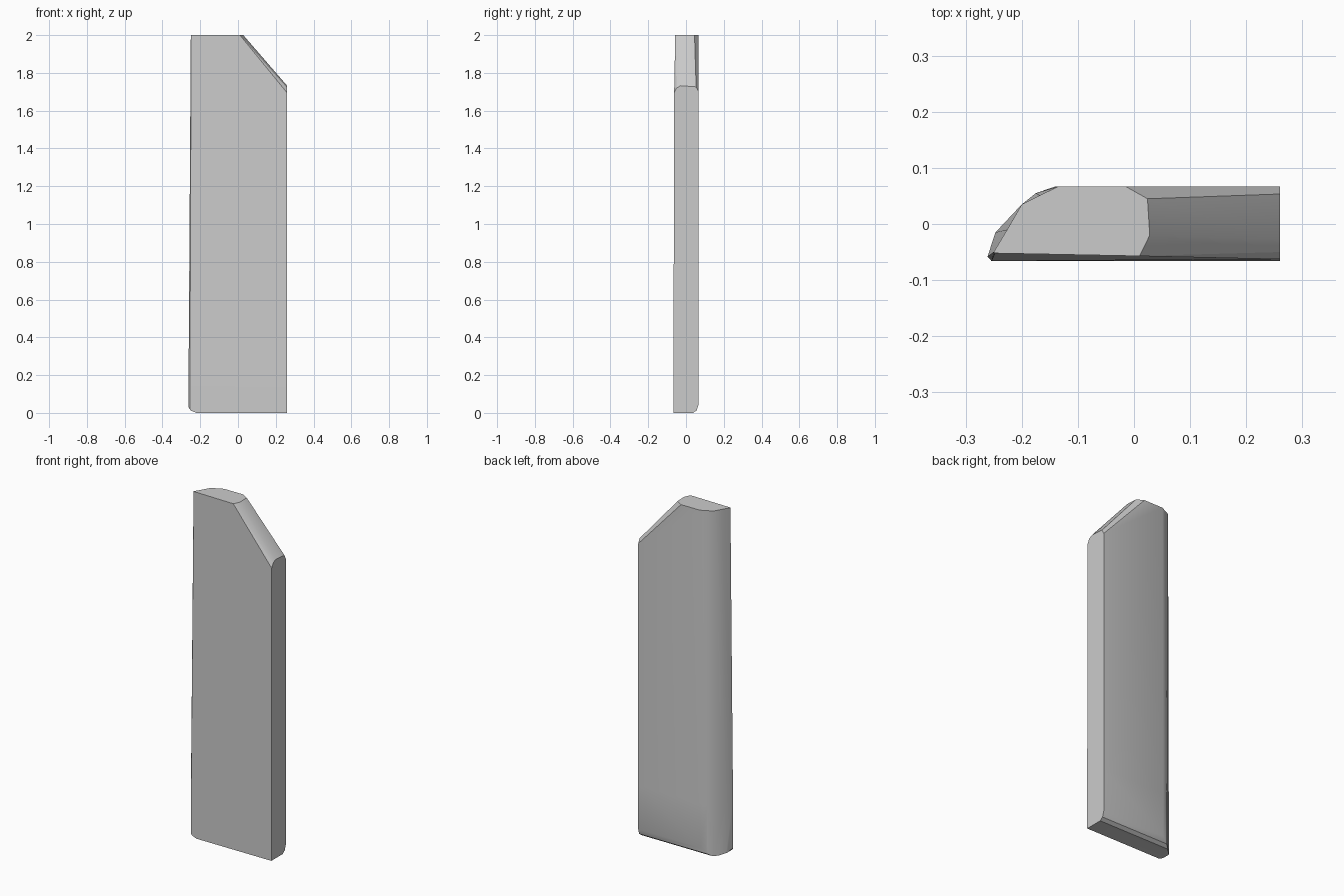
import bpy, bmesh, math
from mathutils import Vector

if "Cube" in bpy.data.objects:
    bpy.data.objects.remove(bpy.data.objects["Cube"], do_unlink=True)

grey = bpy.data.materials.new("plain_grey")
grey.use_nodes = True
colour = (0.6, 0.6, 0.6, 1)
grey.diffuse_color = colour
grey.node_tree.nodes["Principled BSDF"].inputs["Base Color"].default_value = colour

# Cross-sections: flat front and right side, rounded rear left edge
base = [(0.26, -0.066), (-0.254, -0.066), (-0.261, -0.058), (-0.247, -0.015),
        (-0.2, 0.035), (-0.175, 0.055), (-0.14, 0.067), (0.26, 0.067)]
top = [(0.26, -0.062), (-0.248, -0.052), (-0.25, -0.05), (-0.226, -0.01),
       (-0.2, 0.035), (-0.168, 0.051), (-0.135, 0.067), (0.26, 0.067)]

bm = bmesh.new()
rings = [[bm.verts.new((x, y, z)) for x, y in section]
         for section, z in ((base, 0), (base, 0.3), (top, 2))]
count = len(base)
for low, high in zip(rings, rings[1:]):
    for i in range(count):
        j = (i + 1) % count
        bm.faces.new((low[i], low[j], high[j], high[i]))
bm.faces.new(rings[0])
bm.faces.new(rings[-1])
bmesh.ops.recalc_face_normals(bm, faces=bm.faces)


def slice_off(a, b, c):
    """Cut along the plane through three points, keep the middle, cap the cut."""
    a, b, c = Vector(a), Vector(b), Vector(c)
    normal = (b - a).cross(c - a).normalized()
    if normal.dot(Vector((0, 0, 1)) - a) > 0:
        normal.negate()
    geom = bm.verts[:] + bm.edges[:] + bm.faces[:]
    bmesh.ops.bisect_plane(bm, geom=geom, dist=1e-6, plane_co=a,
                           plane_no=normal, clear_outer=True)
    rim = [e for e in bm.edges if e.is_boundary]
    if rim:
        bmesh.ops.holes_fill(bm, edges=rim, sides=0)


# Slanted shoulder with its bevelled front and back edges
slice_off((0.028, -0.02, 2), (0.024, 0.045, 2), (0.26, 0, 1.73))
slice_off((0.01, -0.057, 2), (0.028, -0.02, 2), (0.26, -0.05, 1.72))
slice_off((0.01, -0.057, 2), (0.26, -0.05, 1.72), (0.26, -0.065, 1.69))
slice_off((-0.015, 0.067, 2), (0.024, 0.045, 2), (0.26, 0.067, 1.7))

# Rounded bottom edges along the back and the right-hand corner
for p, q in (((0.067, 0.045), (0.057, 0.014)), ((0.057, 0.014), (0.038, 0))):
    slice_off((0, *p), (0.2, *p), (0, *q))
for p, q in (((-0.262, 0.03), (-0.25, 0.012)), ((-0.25, 0.012), (-0.22, 0))):
    slice_off((p[0], 0, p[1]), (p[0], 0.1, p[1]), (q[0], 0, q[1]))

bmesh.ops.recalc_face_normals(bm, faces=bm.faces)
mesh = bpy.data.meshes.new("slab")
bm.to_mesh(mesh)
bm.free()
mesh.materials.append(grey)
slab = bpy.data.objects.new("slab", mesh)
bpy.context.collection.objects.link(slab)
bpy.context.view_layer.objects.active = slab
slab.select_set(True)
bpy.ops.object.shade_smooth_by_angle(angle=math.radians(30))
